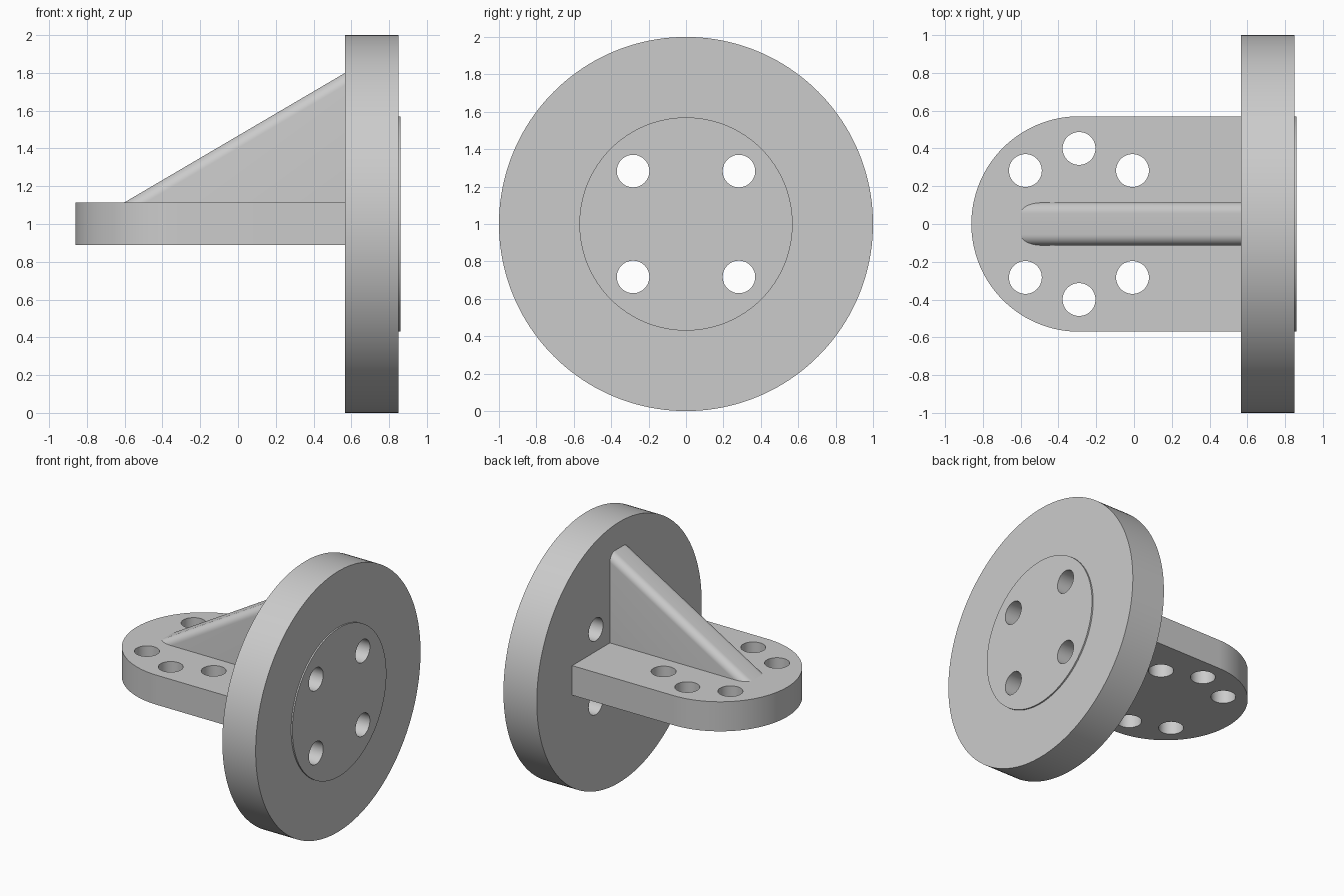
import bpy, bmesh, math
from mathutils import Matrix, Vector

cube = bpy.data.objects.get("Cube")
if cube:
    bpy.data.objects.remove(cube, do_unlink=True)

grey = bpy.data.materials.new("plain grey")
grey.use_nodes = True
grey.diffuse_color = (0.6, 0.6, 0.6, 1)
grey.node_tree.nodes["Principled BSDF"].inputs["Base Color"].default_value = (0.6, 0.6, 0.6, 1)

# Local frames: outline (u, v) followed by the extrusion direction
FLAT = Matrix.Identity(3)                                       # u=x, v=y, along z
ACROSS = Matrix(((0, 0, 1), (1, 0, 0), (0, 1, 0)))              # u=y, v=z, along x
SIDE = Matrix(((1, 0, 0), (0, 0, -1), (0, 1, 0)))               # u=x, v=z, along -y


def arc(u, v, r, start=0, end=2 * math.pi, n=96):
    full = end - start > 6.28
    steps = n if full else n - 1
    return [(u + r * math.cos(start + (end - start) * i / steps),
             v + r * math.sin(start + (end - start) * i / steps)) for i in range(n)]


def prism(name, outlines, frame, low, high):
    bm = bmesh.new()
    for outline in outlines:
        face = bm.faces.new([bm.verts.new(frame @ Vector((u, v, low))) for u, v in outline])
        new = bmesh.ops.extrude_face_region(bm, geom=[face])["geom"]
        bmesh.ops.translate(bm, vec=frame @ Vector((0, 0, high - low)),
                            verts=[g for g in new if isinstance(g, bmesh.types.BMVert)])
        if face.is_valid and len(face.link_loops if hasattr(face, "link_loops") else face.loops) == 0:
            bm.faces.remove(face)
    bmesh.ops.recalc_face_normals(bm, faces=bm.faces)
    mesh = bpy.data.meshes.new(name)
    bm.to_mesh(mesh)
    bm.free()
    mesh.materials.append(grey)
    obj = bpy.data.objects.new(name, mesh)
    bpy.context.collection.objects.link(obj)
    return obj


def activate(obj):
    bpy.ops.object.select_all(action="DESELECT")
    obj.select_set(True)
    bpy.context.view_layer.objects.active = obj


def drill(obj, cutter):
    activate(obj)
    mod = obj.modifiers.new("holes", "BOOLEAN")
    mod.operation, mod.solver, mod.object = "DIFFERENCE", "EXACT", cutter
    bpy.ops.object.modifier_apply(modifier=mod.name)


HOLE = 0.087

# Round flange and its slightly raised centre face
flange = prism("flange_disc", [arc(0, 1, 1, n=160)], ACROSS, 0.567, 0.85)
boss = prism("raised_centre", [arc(0, 1, 0.57, n=128)], ACROSS, 0.84, 0.861)
bolts = prism("flange_hole_cutter",
              [arc(a * 0.283, 1 + b * 0.283, HOLE, n=48) for a in (-1, 1) for b in (-1, 1)],
              ACROSS, 0.4, 1)

# Horizontal plate with a rounded end
outline = arc(-0.291, 0, 0.57, math.pi / 2, 3 * math.pi / 2, 81) + [(0.58, -0.57), (0.58, 0.57)]
plate = prism("mounting_plate", [outline], FLAT, 0.888, 1.115)
pins = prism("plate_hole_cutter",
             [arc(x, s * y, HOLE, n=48) for s in (-1, 1)
              for x, y in ((-0.575, 0.283), (-0.291, 0.4), (-0.008, 0.283))],
             FLAT, 0.7, 1.3)

# Triangular rib with rounded sloping edges
slope = (1.8 - 1.115) / (0.567 + 0.6)
rib = prism("sloped_rib",
            [[(-0.6 - 0.02 / slope, 1.095), (0.58, 1.095), (0.58, 1.8 + 0.013 * slope)]],
            SIDE, -0.113, 0.113)
bm = bmesh.new()
bm.from_mesh(rib.data)
sloping = []
for e in bm.edges:
    d = e.verts[0].co - e.verts[1].co
    if abs(d.x) > 0.1 and abs(d.z) > 0.1:
        sloping.append(e)
bmesh.ops.bevel(bm, geom=sloping, offset=0.057, offset_type="OFFSET", segments=10,
                profile=0.5, affect="EDGES")
bm.to_mesh(rib.data)
bm.free()

# Drill the holes and discard the cutters
for part, cutter in ((flange, bolts), (boss, bolts), (plate, pins)):
    drill(part, cutter)
for cutter in (bolts, pins):
    bpy.data.objects.remove(cutter, do_unlink=True)

# Smooth curved walls, sharp rims
for part in (flange, boss, plate, rib):
    activate(part)
    bpy.ops.object.shade_smooth_by_angle(angle=math.radians(25))
